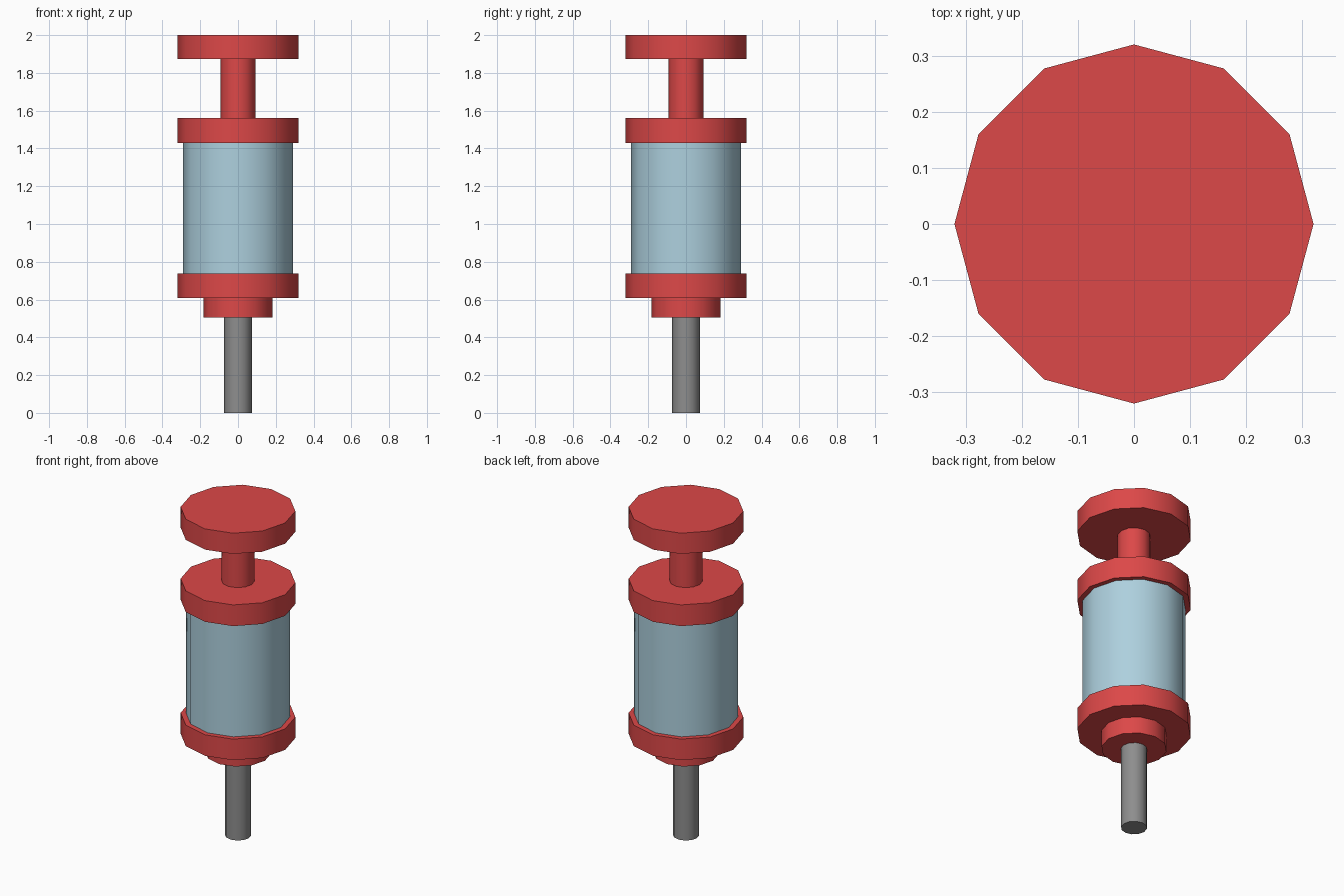
import bpy
import math

cube = bpy.data.objects.get("Cube")
if cube:
    bpy.data.objects.remove(cube, do_unlink=True)


def make_material(name, rgb):
    mat = bpy.data.materials.new(name)
    mat.use_nodes = True
    color = (*rgb, 1.0)
    mat.diffuse_color = color
    mat.node_tree.nodes["Principled BSDF"].inputs["Base Color"].default_value = color
    return mat


red = make_material("red plastic", (0.72, 0.065, 0.065))
blue = make_material("pale blue glass", (0.42, 0.63, 0.73))
grey = make_material("grey metal", (0.27, 0.27, 0.27))


def cylinder(name, radius, bottom, top, mat):
    """Upright twelve-sided cylinder with smooth sides and sharp rims."""
    bpy.ops.mesh.primitive_cylinder_add(
        vertices=12, radius=radius, depth=top - bottom,
        location=(0, 0, (bottom + top) / 2))
    obj = bpy.context.object
    obj.name = name
    obj.data.materials.append(mat)
    bpy.ops.object.shade_smooth_by_angle(angle=math.radians(40))
    return obj


# Needle and its hub
cylinder("needle", 0.073, 0.0, 0.51, grey)
cylinder("needle_hub", 0.183, 0.505, 0.61, red)

# Barrel between two collars
cylinder("lower_collar", 0.32, 0.608, 0.737, red)
cylinder("barrel", 0.29, 0.73, 1.44, blue)
cylinder("upper_collar", 0.32, 1.43, 1.56, red)

# Plunger
cylinder("plunger_rod", 0.092, 1.555, 1.88, red)
cylinder("plunger_cap", 0.32, 1.873, 2.0, red)
